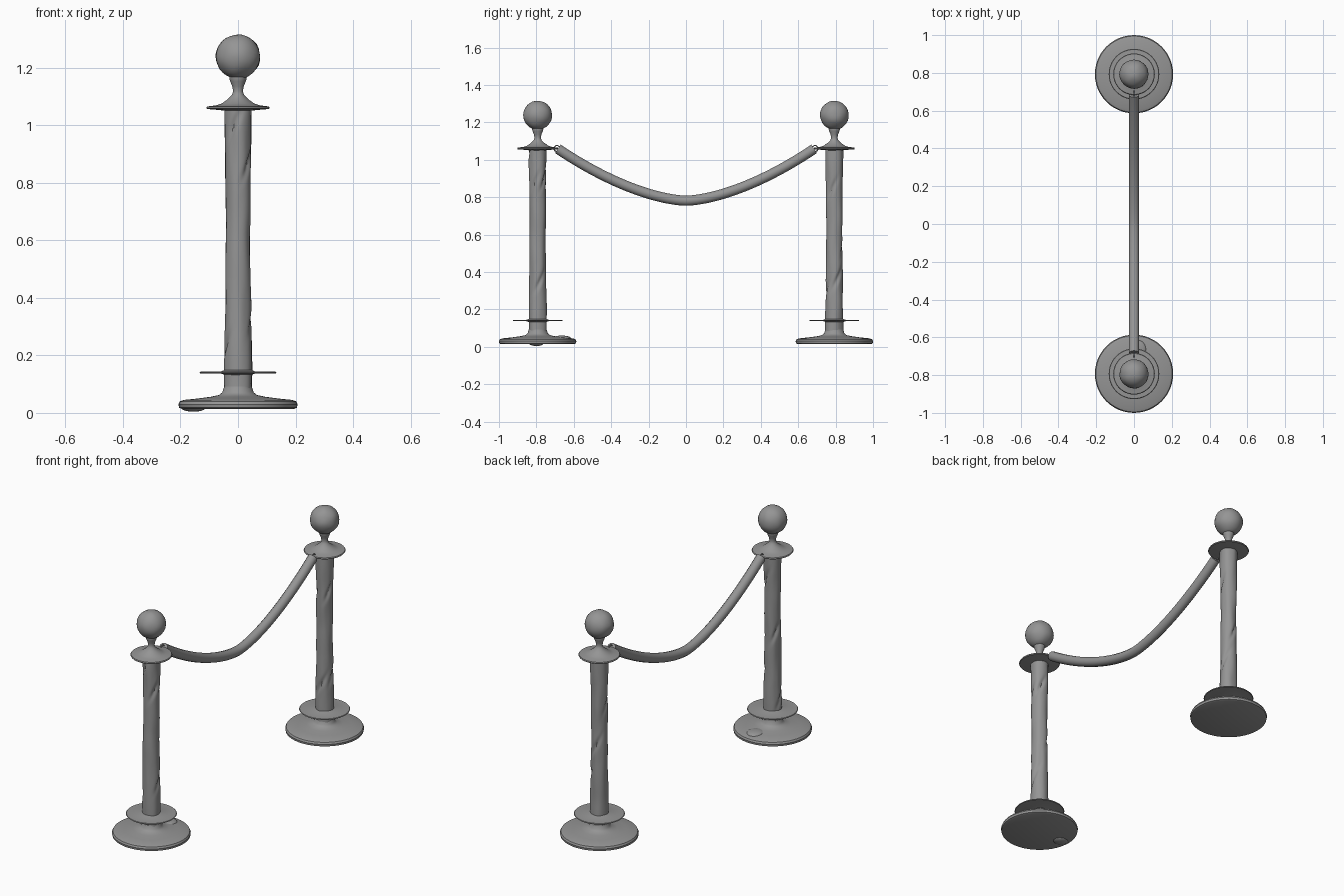
import bpy, bmesh, math
from mathutils import Vector, noise

if "Cube" in bpy.data.objects:
    bpy.data.objects.remove(bpy.data.objects["Cube"])

POST_Y = 0.793

# dark grey for every part
grey = bpy.data.materials.new("dark_grey")
grey.diffuse_color = (0.3, 0.3, 0.3, 1)
grey.use_nodes = True
grey.node_tree.nodes["Principled BSDF"].inputs["Base Color"].default_value = grey.diffuse_color


def finish(name, bm, angle=35):
    bmesh.ops.recalc_face_normals(bm, faces=bm.faces)
    me = bpy.data.meshes.new(name)
    bm.to_mesh(me)
    bm.free()
    me.materials.append(grey)
    ob = bpy.data.objects.new(name, me)
    bpy.context.collection.objects.link(ob)
    bpy.ops.object.select_all(action='DESELECT')
    ob.select_set(True)
    bpy.context.view_layer.objects.active = ob
    bpy.ops.object.shade_smooth_by_angle(angle=math.radians(angle))
    return ob


def lathe(name, profile, y, shape=None, segs=48):
    """Revolve (radius, z) points; shape(angle, r, z) may alter the radius."""
    bm = bmesh.new()
    rings = []
    for r, z in profile:
        ring = []
        for i in range(segs):
            a = math.tau * i / segs
            rr = shape(a, r, z) if shape else r
            ring.append(bm.verts.new((rr * math.cos(a), y + rr * math.sin(a), z)))
        rings.append(ring)
    for lo, hi in zip(rings, rings[1:]):
        for i in range(segs):
            j = (i + 1) % segs
            bm.faces.new((lo[i], lo[j], hi[j], hi[i]))
    bm.faces.new(rings[0][::-1])
    bm.faces.new(rings[-1])
    return finish(name, bm)


def ball(name, centre, scale, segs=32, wear=0.0):
    bm = bmesh.new()
    bmesh.ops.create_uvsphere(bm, u_segments=segs, v_segments=segs // 2, radius=1)
    for v in bm.verts:
        k = 1 + wear * noise.noise(v.co * 2 + Vector(centre))
        v.co = Vector([c + s * p * k for c, s, p in zip(centre, scale, v.co)])
    return finish(name, bm)


def tube(name, points, radius, cyclic=False):
    cu = bpy.data.curves.new(name, 'CURVE')
    cu.dimensions = '3D'
    cu.bevel_depth = radius
    cu.bevel_resolution = 4
    cu.use_fill_caps = True
    cu.materials.append(grey)
    sp = cu.splines.new('POLY')
    sp.points.add(len(points) - 1)
    for p, co in zip(sp.points, points):
        p.co = (*co, 1)
    sp.use_cyclic_u = cyclic
    sp.use_smooth = True
    ob = bpy.data.objects.new(name, cu)
    bpy.context.collection.objects.link(ob)
    return ob


def battered(dents, seed):
    """Wavy shaft radius with diagonal creases at (angle in degrees, z)."""
    def shape(a, r, z):
        p = Vector((math.cos(a), math.sin(a) + seed, z * 5))
        r += 0.004 * noise.noise(p * 1.3)
        for deg, dz in dents:
            da = (a - math.radians(deg) + math.pi) % math.tau - math.pi
            along = z - dz
            across = da * 0.045 - along * 0.5
            r -= 0.010 * math.exp(-(across / 0.011) ** 2 - (along / 0.05) ** 2)
        return r
    return shape


BASE = [(0.195, 0.014), (0.205, 0.018), (0.207, 0.030), (0.202, 0.040),
        (0.188, 0.045), (0.14, 0.050), (0.095, 0.056), (0.066, 0.062),
        (0.054, 0.072), (0.048, 0.092)]
LOWER_DISC = [(0.045, 0.132), (0.06, 0.137), (0.131, 0.137), (0.134, 0.140),
              (0.131, 0.143), (0.06, 0.144), (0.045, 0.15)]
CROWN = [(0.04, 1.05), (0.08, 1.054), (0.107, 1.056), (0.110, 1.060),
         (0.107, 1.065), (0.075, 1.069), (0.057, 1.075), (0.036, 1.090),
         (0.021, 1.105), (0.017, 1.118), (0.020, 1.135), (0.027, 1.152),
         (0.030, 1.162), (0.030, 1.175)]


def shaft_radius(z):
    t = abs(z - 0.62) / 0.44
    return 0.042 + 0.006 * min(1, t) ** 1.2


SHAFT = [(shaft_radius(z), z) for z in (0.075 + i * 0.985 / 70 for i in range(71))]
DENTS = {-1: [(10, 0.34), (-30, 0.87), (190, 0.22), (-110, 1.0), (60, 0.9), (150, 0.6)],
         1: [(20, 0.36), (-20, 0.84), (100, 0.55), (200, 0.8), (280, 0.3)]}

for side, label in ((-1, "front"), (1, "back")):
    y = side * POST_Y
    lathe(label + "_base", BASE, y)
    lathe(label + "_shaft", SHAFT, y, battered(DENTS[side], side * 3))
    lathe(label + "_lower_disc", LOWER_DISC, y)
    lathe(label + "_crown", CROWN, y)
    ball(label + "_finial", (0, y, 1.238), (0.077, 0.077, 0.077), wear=0.03)
    # small ring linking the rope to the crown rim
    cy = side * 0.69
    tube(label + "_rope_ring",
         [(0, cy + 0.016 * math.cos(t), 1.06 + 0.016 * math.sin(t))
          for t in (math.tau * i / 20 for i in range(20))], 0.003, True)

# dents pushed through the front base
ball("base_bump_under", (-0.155, -0.80, 0.020), (0.045, 0.04, 0.016), 20)
ball("base_bump_top", (0.02, -0.665, 0.046), (0.045, 0.05, 0.014), 20)

# sagging rope: rounded in the middle, straighter toward the ends
rope = []
for i in range(49):
    y = -0.685 + 1.37 * i / 48
    t = abs(y) / 0.685
    rope.append((0, y, 0.781 + 0.277 * t ** 1.6 * (0.95 + 0.05 * t)))
tube("rope", rope, 0.027)
